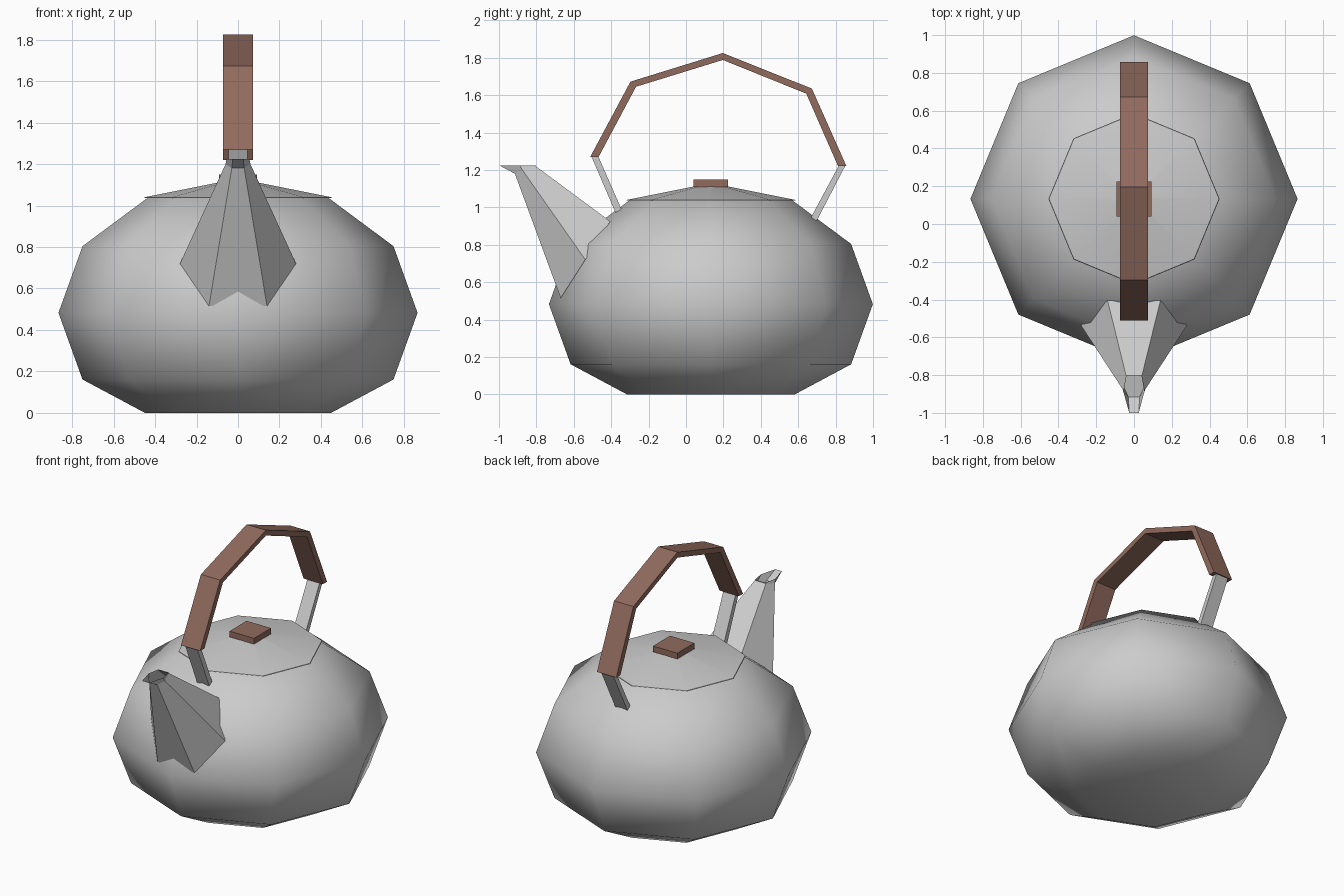
import bpy, bmesh
from math import cos, sin, pi

if "Cube" in bpy.data.objects:
    bpy.data.objects.remove(bpy.data.objects["Cube"])


def material(name, rgb):
    m = bpy.data.materials.new(name)
    m.diffuse_color = (*rgb, 1)
    m.use_nodes = True
    m.node_tree.nodes["Principled BSDF"].inputs["Base Color"].default_value = m.diffuse_color
    return m


STEEL = material("steel grey", (0.6, 0.6, 0.6))
WOOD = material("brown wood", (0.28, 0.145, 0.11))
CY = 0.133  # centre of the round body


def loft(name, rings, mat, cap_start=True, cap_end=True, smooth=False):
    """Skin a list of equal-length closed rings."""
    bm = bmesh.new()
    vs = [[bm.verts.new(p) for p in r] for r in rings]
    n = len(vs[0])
    for a, b in zip(vs, vs[1:]):
        for i in range(n):
            j = (i + 1) % n
            bm.faces.new((a[i], a[j], b[j], b[i]))
    if cap_start:
        bm.faces.new(vs[0][::-1])
    if cap_end:
        bm.faces.new(vs[-1])
    bmesh.ops.remove_doubles(bm, verts=bm.verts, dist=1e-4)
    bmesh.ops.recalc_face_normals(bm, faces=bm.faces)
    for f in bm.faces:
        f.smooth = smooth
    me = bpy.data.meshes.new(name)
    bm.to_mesh(me)
    bm.free()
    me.materials.append(mat)
    ob = bpy.data.objects.new(name, me)
    bpy.context.collection.objects.link(ob)
    return ob


def octagon(r, z):
    return [(r * cos(i * pi / 4), CY + r * sin(i * pi / 4), z) for i in range(8)]


def strip(name, pairs, w, mat):
    """Flat bar: pairs of (outer, inner) points in the y-z plane, half width w."""
    loft(name, [[(-w, *o), (w, *o), (w, *i), (-w, *i)] for o, i in pairs], mat)


# Body: squashed eight-sided sphere with its poles cut off
loft("body", [octagon(0.866 * sin(a * pi / 180), 0.4825 - 0.643 * cos(a * pi / 180))
              for a in (31.2, 60, 90, 120, 150)], STEEL, smooth=True)
for v in bpy.data.objects["body"].data.vertices:
    if v.co.z < 0.0:
        v.co.z = 0.0
    elif v.co.z < 0.05:
        v.co.z = 0.0

# Lid: shallow cone, slightly wider than the opening
lid = loft("lid", [octagon(0.453, 1.036), octagon(0.45, 1.04), octagon(0.02, 1.126)],
           STEEL, smooth=False)
for p in lid.data.polygons:
    p.use_smooth = p.normal.z > 0.9

# Knob: small square block
k = 0.092
loft("lid_knob", [[(x * k, CY + y * k, z) for x, y in ((-1, -1), (1, -1), (1, 1), (-1, 1))]
                  for z in (1.11, 1.15)], WOOD)

# Spout: six-sided taper ending in an open pouring lip
def hexring(low, mid, top):
    (lx, *l), (mx, *m), (tx, *t) = low, mid, top
    return [(-lx, *l), (lx, *l), (mx, *m), (tx, *t), (-tx, *t), (-mx, *m)]


loft("spout", [hexring((0.14, -0.67, 0.515), (0.28, -0.538, 0.72), (0.14, -0.405, 0.925)),
               hexring((0.03, -0.915, 1.18), (0.06, -0.875, 1.2), (0.042, -0.803, 1.22)),
               hexring((0.025, -1.0, 1.225), (0.055, -0.888, 1.225), (0.04, -0.803, 1.225))],
     STEEL, cap_start=False, cap_end=False)

# Handle: bent wooden grip
strip("handle_grip", [((-0.512, 1.27), (-0.467, 1.27)),
                      ((-0.297, 1.672), (-0.267, 1.645)),
                      ((0.197, 1.825), (0.197, 1.788)),
                      ((0.673, 1.635), (0.643, 1.608)),
                      ((0.858, 1.22), (0.813, 1.22))], 0.073, WOOD)

# Metal struts joining the grip to the body
strip("front_strut", [((-0.507, 1.275), (-0.47, 1.275)),
                      ((-0.377, 0.972), (-0.345, 0.99))], 0.046, STEEL)
strip("back_strut", [((0.853, 1.225), (0.818, 1.225)),
                     ((0.697, 0.925), (0.665, 0.94))], 0.046, STEEL)
